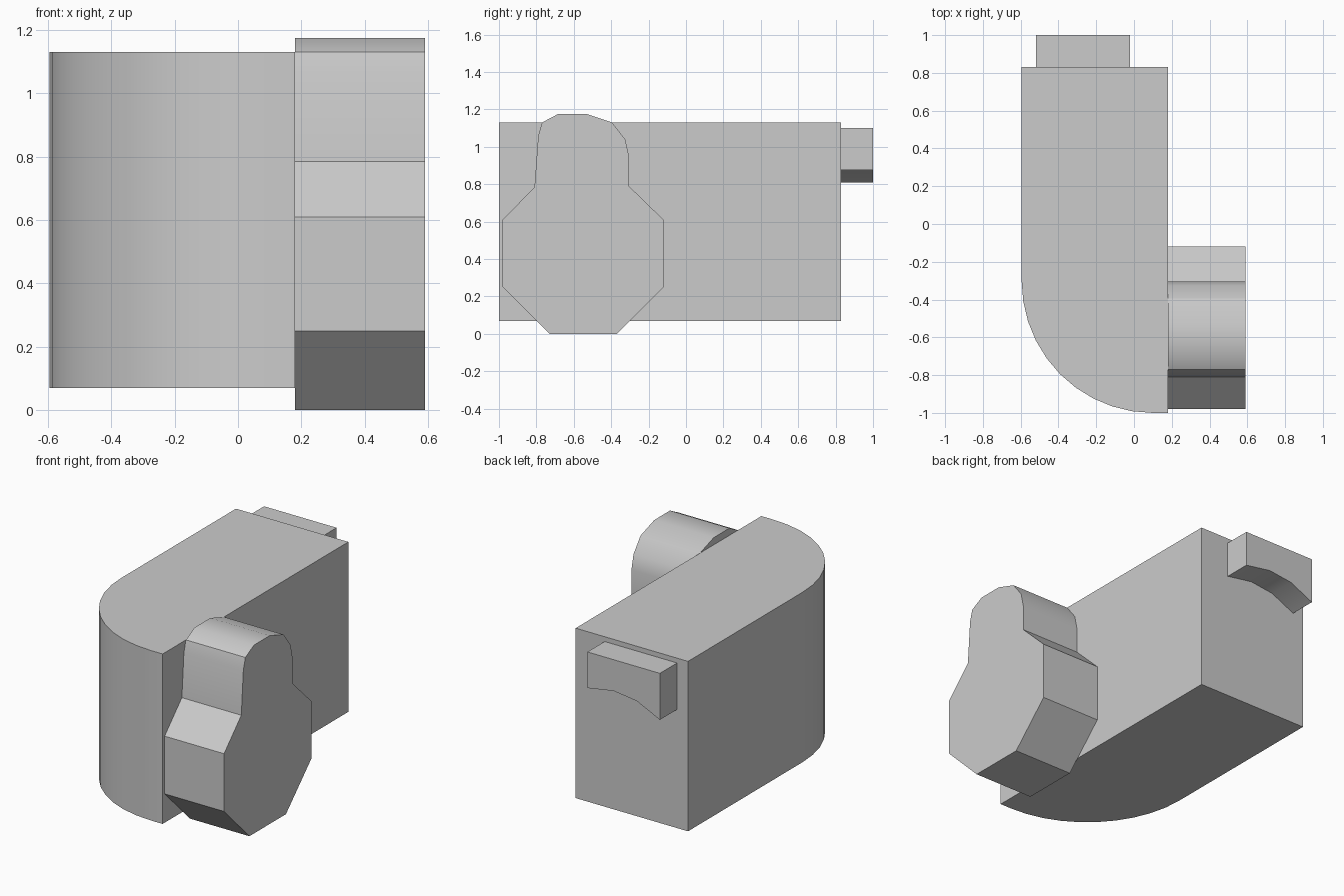
import bpy
import bmesh
from math import cos, sin, pi, radians
from mathutils import Vector

cube = bpy.data.objects.get("Cube")
if cube:
    bpy.data.objects.remove(cube, do_unlink=True)

grey = bpy.data.materials.new("plain_grey")
grey.use_nodes = True
colour = (0.6, 0.6, 0.6, 1)
grey.diffuse_color = colour
grey.node_tree.nodes["Principled BSDF"].inputs["Base Color"].default_value = colour


def prism(name, outline, axis, start, end):
    """Extrude a 2D outline along one axis; the outline uses the other two axes in order."""
    def place(a, b):
        co = [a, b]
        co.insert(axis, start)
        return co

    bm = bmesh.new()
    face = bm.faces.new([bm.verts.new(place(a, b)) for a, b in outline])
    offset = Vector((0, 0, 0))
    offset[axis] = end - start
    result = bmesh.ops.extrude_face_region(bm, geom=[face], use_keep_orig=True)
    moved = [g for g in result["geom"] if isinstance(g, bmesh.types.BMVert)]
    bmesh.ops.translate(bm, verts=moved, vec=offset)
    bmesh.ops.recalc_face_normals(bm, faces=bm.faces)
    mesh = bpy.data.meshes.new(name)
    bm.to_mesh(mesh)
    bm.free()
    mesh.materials.append(grey)
    obj = bpy.data.objects.new(name, mesh)
    bpy.context.collection.objects.link(obj)
    bpy.ops.object.select_all(action="DESELECT")
    obj.select_set(True)
    bpy.context.view_layer.objects.active = obj
    bpy.ops.object.shade_smooth_by_angle(angle=radians(30))
    return obj


# Long body with one rounded front corner
steps = 10
corner = [(0.1 - 0.695 * cos(pi / 2 * i / steps), -0.3 - 0.7 * sin(pi / 2 * i / steps))
          for i in range(steps + 1)]
prism("body", [(0.18, 0.83), (-0.595, 0.83)] + corner + [(0.18, -1)], 2, 0.07, 1.13)

# Side lug: octagonal base with a rounded head
base = [(-0.81, 0.785), (-0.98, 0.61), (-0.98, 0.25), (-0.73, 0),
        (-0.37, 0), (-0.12, 0.25), (-0.12, 0.61), (-0.305, 0.79)]
head = [(-0.305, 0.95), (-0.325, 1.04), (-0.395, 1.13), (-0.53, 1.175),
        (-0.685, 1.175), (-0.77, 1.13), (-0.79, 1.06)]
prism("side_lug", base + head, 0, 0.18, 0.59)

# Rear tab with an arched underside
prism("rear_tab", [(-0.52, 1.1), (-0.52, 0.81), (-0.36, 0.885), (-0.2, 0.905),
                   (-0.02, 0.875), (-0.02, 1.1)], 1, 0.83, 1.0)
